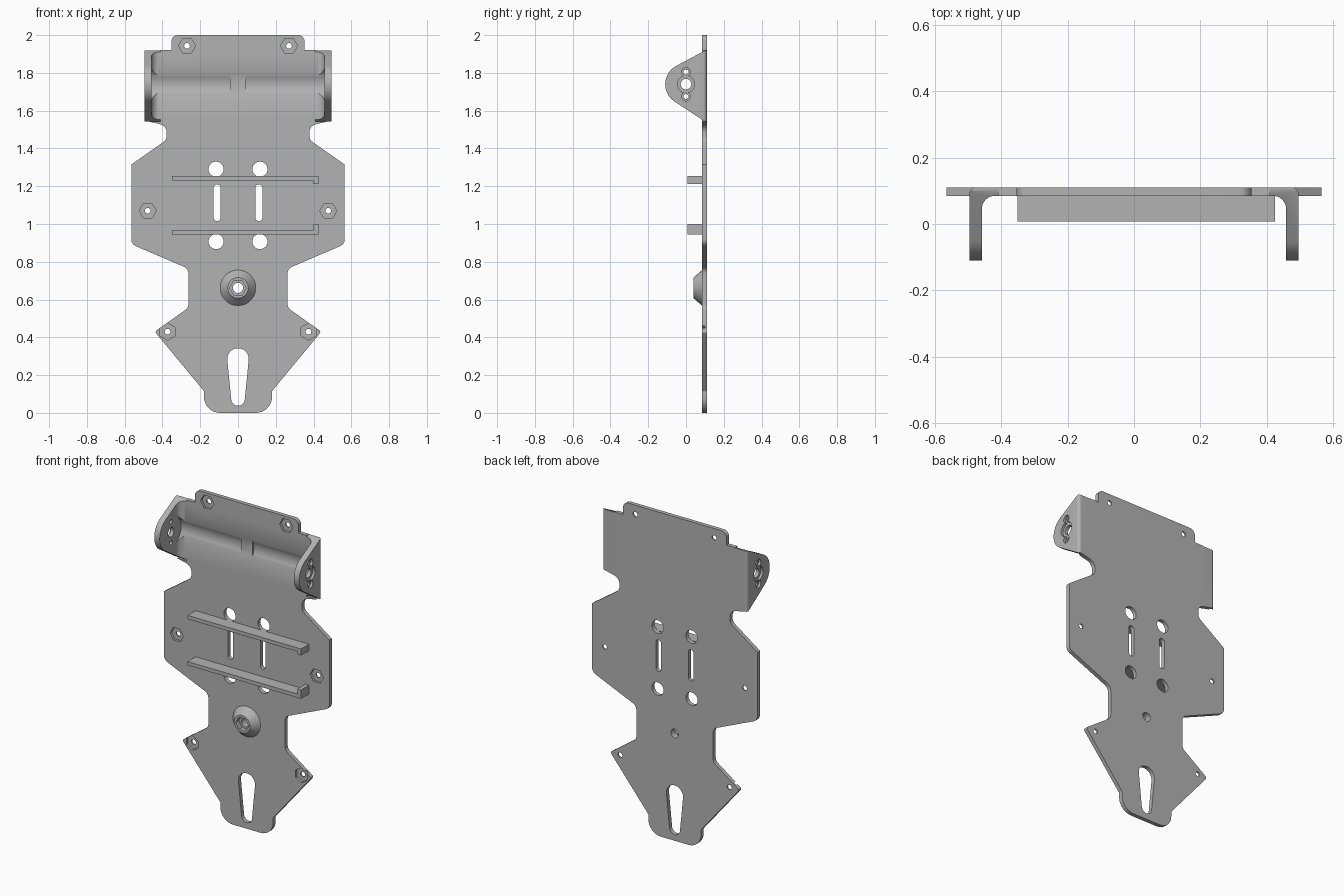
import bpy, bmesh
from math import sin, cos, pi, radians
from mathutils import Vector

cube = bpy.data.objects.get("Cube")
if cube:
    bpy.data.objects.remove(cube)

grey = bpy.data.materials.new("plain grey")
grey.use_nodes = True
grey.diffuse_color = (0.45, 0.45, 0.45, 1)
grey.node_tree.nodes["Principled BSDF"].inputs["Base Color"].default_value = (0.45, 0.45, 0.45, 1)

FRONT, BACK = 0.085, 0.11        # plate faces along y
AXIS_Z = 1.74                    # pivot height of the ears


def place(a, b, d, axis):
    return {"X": (d, a, b), "Y": (a, d, b), "Z": (a, b, d)}[axis]


def prism(name, pts, lo, hi, axis="Y", scale=1.0):
    """Extrude a 2D outline along an axis; scale shrinks the low end."""
    bm = bmesh.new()
    low = [bm.verts.new(place(a, b, lo, axis)) for a, b in pts]
    high = [bm.verts.new(place(a, b, hi, axis)) for a, b in pts]
    bm.faces.new(low)
    bm.faces.new(high[::-1])
    n = len(pts)
    for i in range(n):
        j = (i + 1) % n
        bm.faces.new((low[i], high[i], high[j], low[j]))
    bmesh.ops.recalc_face_normals(bm, faces=bm.faces)
    if scale != 1.0:
        mid = sum((v.co for v in low), Vector()) / n
        for v in low:
            v.co = mid + (v.co - mid) * scale
    mesh = bpy.data.meshes.new(name)
    bm.to_mesh(mesh)
    bm.free()
    mesh.materials.append(grey)
    obj = bpy.data.objects.new(name, mesh)
    bpy.context.scene.collection.objects.link(obj)
    return obj


def arc(a, b, r, start=0, end=360, n=32):
    """Arc points; a full turn leaves out the repeated last point."""
    steps = n if end - start >= 360 else n - 1
    return [(a + r * cos(radians(start + (end - start) * i / steps)),
             b + r * sin(radians(start + (end - start) * i / steps))) for i in range(n)]


def rounded(corners, n=8):
    """Round each (a, b, radius) corner of a closed outline."""
    out = []
    for i, (a, b, r) in enumerate(corners):
        p = Vector((a, b))
        if r == 0:
            out.append((a, b))
            continue
        u = (Vector(corners[i - 1][:2]) - p).normalized()
        v = (Vector(corners[(i + 1) % len(corners)][:2]) - p).normalized()
        half = u.angle(v) / 2
        centre = p + (u + v).normalized() * (r / sin(half))
        s = p + u * (r * cos(half) / sin(half)) - centre
        e = p + v * (r * cos(half) / sin(half)) - centre
        for k in range(n + 1):
            t = k / n
            w = s.angle(e)
            d = s * (sin((1 - t) * w) / sin(w)) + e * (sin(t * w) / sin(w))
            out.append(tuple(centre + d))
    return out


def mirrored(half):
    return half + [(-p[0],) + tuple(p[1:]) for p in reversed(half)]


def combine(target, tool, op="DIFFERENCE"):
    mod = target.modifiers.new("combine", "BOOLEAN")
    mod.operation, mod.solver, mod.object = op, "EXACT", tool
    bpy.context.view_layer.objects.active = target
    bpy.ops.object.modifier_apply(modifier=mod.name)
    bpy.data.objects.remove(tool)


def drill(target, x, z, r, lo=0.0, hi=0.2, sides=32, turn=0):
    combine(target, prism("cutter", arc(x, z, r, turn, turn + 360, sides), lo, hi))


# Base plate outline, right half from the top down
plate = prism("base_plate", rounded(mirrored([
    (0.353, 2.0, 0.035), (0.353, 1.92, 0), (0.41, 1.92, 0), (0.41, 1.543, 0),
    (0.475, 1.543, 0), (0.378, 1.52, 0.045), (0.378, 1.446, 0.04),
    (0.565, 1.315, 0), (0.565, 0.893, 0.04), (0.262, 0.763, 0.04),
    (0.262, 0.557, 0.04), (0.441, 0.43, 0.012), (0.18, 0.115, 0.01),
    (0.18, 0.0, 0.085)])), FRONT, BACK)

# U-shaped bracket: bent cross-section trimmed to the ear silhouette
bracket = prism("bracket", rounded(mirrored([
    (0.495, BACK, 0.018), (0.495, -0.15, 0), (0.458, -0.15, 0),
    (0.458, FRONT, 0.04)])), 1.5, 1.95, "Z")
ear = [(BACK + 0.01, 1.918), (0.1, 1.918)] + arc(0, AXIS_Z, 0.11, 118, 235, 24) \
    + [(0.1, 1.543), (BACK + 0.01, 1.543)]
combine(bracket, prism("trim", ear, -0.6, 0.6, "X"), "INTERSECT")
combine(plate, bracket, "UNION")

# Pivot holes with outside counterbores, and the shallow round channels
for side in (-1, 1):
    def bore(z, r, a, b, y=0):
        lo, hi = sorted((side * a, side * b))
        combine(plate, prism("cutter", arc(y, z, r, n=48), lo, hi, "X"))
    for z, wide, narrow in ((AXIS_Z, 0.045, 0.028), (AXIS_Z + 0.065, 0.023, 0.013),
                            (AXIS_Z - 0.065, 0.023, 0.013)):
        bore(z, wide, 0.48, 0.52)
        bore(z, narrow, 0.44, 0.52)
    bore(AXIS_Z, 0.0974, 0.04, 0.457)

    # Round holes and long slots
    for z in (1.29, 0.907):
        drill(plate, side * 0.116, z, 0.04)
    x = side * 0.111
    slot = arc(x, 1.192, 0.018, 0, 180, 10) + arc(x, 1.033, 0.018, 180, 360, 10)
    combine(plate, prism("cutter", slot, 0, 0.2))

    # Screw holes with hexagonal nut pockets
    for x, z, turn in ((0.27, 1.943, 0), (0.478, 1.07, 0), (0.373, 0.43, 30)):
        drill(plate, side * x, z, 0.045, 0.05, 0.1, 6, turn)
        drill(plate, side * x, z, 0.015, sides=20)

# Tapered slot near the bottom and the hub bore
taper = arc(0, 0.285, 0.057, 0, 180, 20) + arc(0, 0.074, 0.036, 180, 360, 16)
combine(plate, prism("cutter", taper, 0, 0.2))
drill(plate, 0, 0.662, 0.027)

# Conical hub with a nut pocket
hub = prism("hub", arc(0, 0.662, 0.094, n=48), 0.04, FRONT, scale=0.58)
drill(hub, 0, 0.662, 0.044, 0.0, 0.07, 6)
drill(hub, 0, 0.662, 0.027)

# Two rails, each with a small hook at one end
def rail(name, back, face, hook):
    return prism(name, [(-0.35, back), (-0.35, face), (0.4, face), (0.4, hook),
                        (0.425, hook), (0.425, back)], 0.008, FRONT)

upper = rail("upper_rail", 1.253, 1.23, 1.212)
lower = rail("lower_rail", 0.945, 0.968, 1.0)

# Smooth the curved walls and keep the edges crisp
bpy.ops.object.select_all(action="DESELECT")
for obj in (plate, hub, upper, lower):
    obj.select_set(True)
bpy.context.view_layer.objects.active = plate
bpy.ops.object.shade_smooth_by_angle(angle=radians(30))
